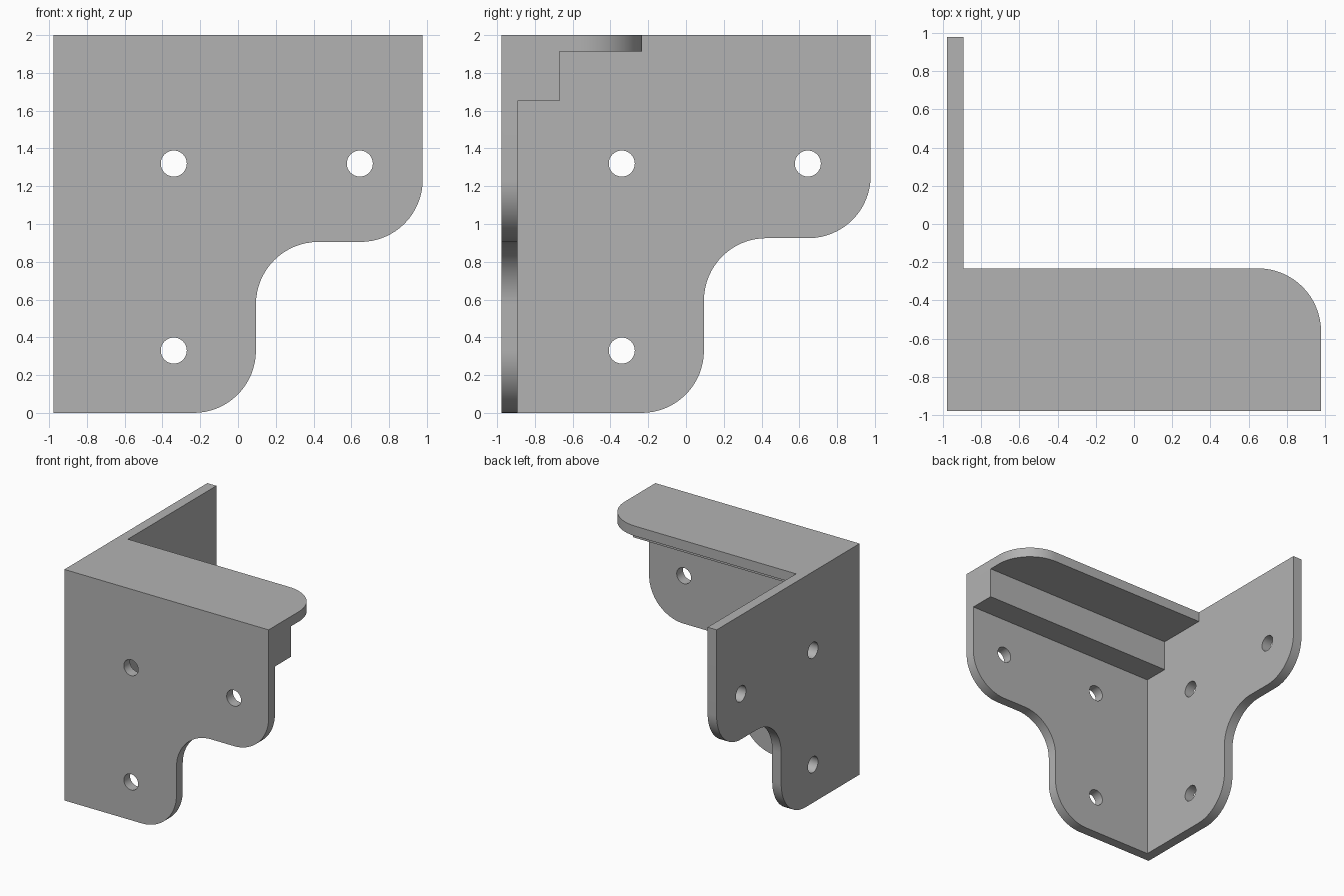
import bpy, bmesh, math
from mathutils import Vector

if "Cube" in bpy.data.objects:
    bpy.data.objects.remove(bpy.data.objects["Cube"], do_unlink=True)

E = 0.978          # half width
T = 0.086          # plate thickness
R = 0.33           # corner radius
HOLES = [(-0.34, 1.32), (0.645, 1.32), (-0.34, 0.33)]

grey = bpy.data.materials.new("grey metal")
grey.use_nodes = True
colour = (0.45, 0.45, 0.45, 1)
grey.diffuse_color = colour
grey.node_tree.nodes["Principled BSDF"].inputs["Base Color"].default_value = colour


def fillet(corners, steps=16):
    """Outline from (u, v, radius) corners, each rounded by a tangent arc."""
    pts = []
    for i, (u, v, r) in enumerate(corners):
        p = Vector((u, v))
        if not r:
            pts.append(p)
            continue
        a = (Vector(corners[i - 1][:2]) - p).normalized()
        b = (Vector(corners[(i + 1) % len(corners)][:2]) - p).normalized()
        centre = p + (a + b) * r
        for k in range(steps + 1):
            t = math.pi / 2 * k / steps
            pts.append(centre - b * r * math.cos(t) - a * r * math.sin(t))
    return pts


def prism(name, outline, place, lo, hi):
    """Extrude a 2D outline between two depths; place maps (u, v, depth) to 3D."""
    bm = bmesh.new()
    face = bm.faces.new([bm.verts.new(place(p[0], p[1], lo)) for p in outline])
    top = bmesh.ops.extrude_face_region(bm, geom=[face])["geom"]
    shift = Vector(place(0, 0, hi)) - Vector(place(0, 0, lo))
    bmesh.ops.translate(bm, vec=shift,
                        verts=[g for g in top if isinstance(g, bmesh.types.BMVert)])
    bmesh.ops.recalc_face_normals(bm, faces=bm.faces)
    mesh = bpy.data.meshes.new(name)
    bm.to_mesh(mesh)
    bm.free()
    mesh.materials.append(grey)
    obj = bpy.data.objects.new(name, mesh)
    bpy.context.collection.objects.link(obj)
    return obj


def on_front(u, v, d):
    return (u, d, v)


def on_side(u, v, d):
    return (d, u, v)


def on_top(u, v, d):
    return (u, v, d)


def plate_outline(step):
    return fillet([(-E, 0, 0), (0.095, 0, R), (0.095, step, R),
                   (E, step, R), (E, 2, 0), (-E, 2, 0)])


# Plates and the stepped bar under the top
bracket = prism("corner_bracket", plate_outline(0.905), on_front, -E, -E + T)
parts = [
    prism("side_plate", plate_outline(0.925), on_side, -E, -E + T),
    prism("top_plate", fillet([(-E, -E, 0), (E, -E, 0), (E, -0.232, R), (-E, -0.232, 0)]),
          on_top, 2 - T, 2),
    prism("step_bar", [(-E, 1.65), (-0.67, 1.65), (-0.67, 2), (-E, 2)], on_side, -E, E),
]

# Screw holes through the front and side plates
cutters = []
for place in (on_front, on_side):
    for u, v in HOLES:
        ring = [(u + 0.069 * math.cos(math.tau * k / 32),
                 v + 0.069 * math.sin(math.tau * k / 32)) for k in range(32)]
        cutters.append(prism("hole_cutter", ring, place, -E - 0.1, -E + T + 0.1))

# Fuse everything into one solid
for other, operation in [(p, "UNION") for p in parts] + [(c, "DIFFERENCE") for c in cutters]:
    mod = bracket.modifiers.new(other.name, "BOOLEAN")
    mod.object = other
    mod.operation = operation
    mod.solver = "EXACT"
    other.hide_render = True
fused = bpy.data.meshes.new_from_object(
    bracket.evaluated_get(bpy.context.evaluated_depsgraph_get()))
bracket.modifiers.clear()
bracket.data = fused
for helper in parts + cutters:
    bpy.data.objects.remove(helper, do_unlink=True)

# Smooth arcs, crisp edges
bpy.ops.object.select_all(action="DESELECT")
bracket.select_set(True)
bpy.context.view_layer.objects.active = bracket
bpy.ops.object.shade_smooth_by_angle(angle=math.radians(30))
